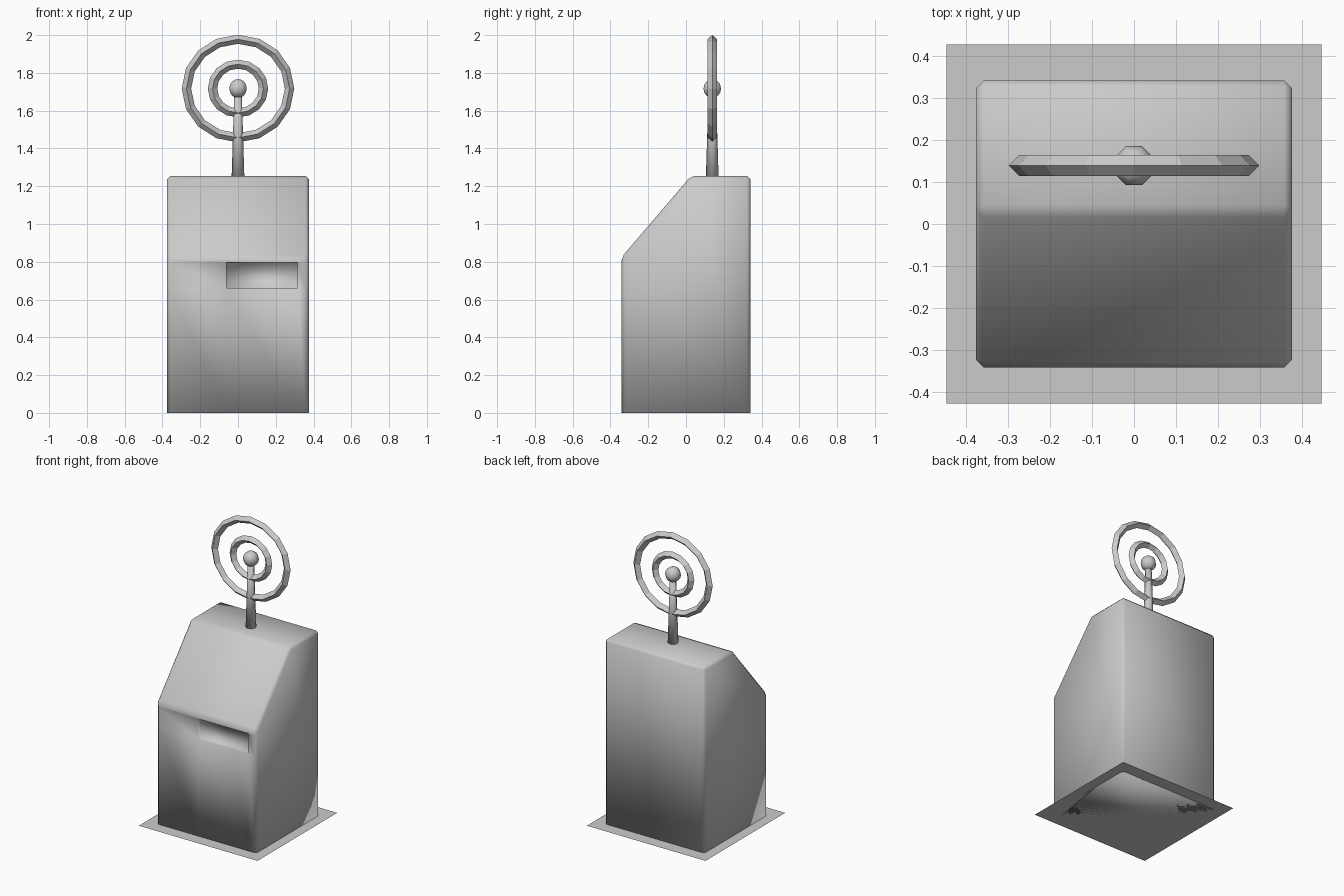
import bpy, bmesh, math
from mathutils import Matrix, Vector

cube = bpy.data.objects.get("Cube")
if cube:
    bpy.data.objects.remove(cube)

GREY = (0.6, 0.6, 0.6, 1)
grey = bpy.data.materials.new("plain grey")
grey.use_nodes = True
grey.diffuse_color = GREY
grey.node_tree.nodes["Principled BSDF"].inputs["Base Color"].default_value = GREY


def add_part(name, bm, smooth=True):
    bmesh.ops.recalc_face_normals(bm, faces=bm.faces)
    for f in bm.faces:
        f.smooth = smooth
    mesh = bpy.data.meshes.new(name)
    bm.to_mesh(mesh)
    bm.free()
    mesh.materials.append(grey)
    ob = bpy.data.objects.new(name, mesh)
    bpy.context.collection.objects.link(ob)
    return ob


# Flat ground plate
bm = bmesh.new()
bmesh.ops.create_grid(bm, x_segments=1, y_segments=1, size=1,
                      matrix=Matrix.Diagonal((0.446, 0.427, 1, 1)))
add_part("ground_plate", bm, smooth=False)

# Cabinet: side profile extruded across x, with a sloped front panel
HALF, FRONT, BACK, TOP = 0.376, -0.341, 0.341, 1.255
profile = [(FRONT, 0), (BACK, 0), (BACK, TOP), (0.027, TOP), (FRONT, 0.825)]
bm = bmesh.new()
side = bm.faces.new([bm.verts.new((-HALF, y, z)) for y, z in profile])
ext = bmesh.ops.extrude_face_region(bm, geom=[side])
bmesh.ops.translate(bm, vec=(2 * HALF, 0, 0),
                    verts=[v for v in ext["geom"] if isinstance(v, bmesh.types.BMVert)])
edges = [e for e in bm.edges if max(v.co.z for v in e.verts) > 0.01]
bmesh.ops.bevel(bm, geom=edges, offset=0.018, segments=1, affect='EDGES')

# Shallow slot recess in the front face
for axis, values in (((1, 0, 0), (-0.06, 0.315)), ((0, 0, 1), (0.66, 0.795))):
    for value in values:
        front = [f for f in bm.faces if f.normal.y < -0.99 or
                 all(abs(v.co.y - FRONT) < 1e-4 for v in f.verts)]
        geom = set(front)
        for f in front:
            geom.update(f.edges, f.verts)
        bmesh.ops.bisect_plane(bm, geom=list(geom), plane_no=axis,
                               plane_co=Vector(axis) * value)
slot = [f for f in bm.faces
        if all(abs(v.co.y - FRONT) < 1e-4 for v in f.verts)
        and -0.06 < f.calc_center_median().x < 0.315
        and 0.66 < f.calc_center_median().z < 0.795]
ext = bmesh.ops.extrude_face_region(bm, geom=slot)
bmesh.ops.delete(bm, geom=slot, context='FACES')
bmesh.ops.translate(bm, vec=(0, 0.02, 0),
                    verts=[v for v in ext["geom"] if isinstance(v, bmesh.types.BMVert)])
add_part("cabinet", bm)

# Antenna
AY, AZ = 0.139, 1.717
bm = bmesh.new()
bmesh.ops.create_cone(bm, cap_ends=True, segments=8, radius1=0.034, radius2=0.019,
                      depth=AZ - 1.24, matrix=Matrix.Translation((0, AY, (AZ + 1.24) / 2)))
add_part("antenna_stem", bm)

bm = bmesh.new()
bmesh.ops.create_uvsphere(bm, u_segments=8, v_segments=8, radius=0.05,
                          matrix=Matrix.Translation((0, AY, AZ)) @ Matrix.Rotation(math.pi / 8, 4, 'Z'))
add_part("antenna_ball", bm)


def add_ring(name, major, minor, count=16):
    """Upright ring with a diamond cross-section, slightly squashed in height."""
    bm = bmesh.new()
    loops = []
    for i in range(count):
        a = math.tau * i / count
        loop = []
        for j in range(4):
            b = math.tau * j / 4
            r = major + minor * math.cos(b)
            loop.append(bm.verts.new((r * math.cos(a), AY + minor * math.sin(b),
                                      AZ + 0.955 * r * math.sin(a))))
        loops.append(loop)
    for i in range(count):
        p, q = loops[i], loops[(i + 1) % count]
        for j in range(4):
            k = (j + 1) % 4
            bm.faces.new((p[j], q[j], q[k], p[k]))
    add_part(name, bm, smooth=False)


add_ring("outer_ring", 0.273, 0.025)
add_ring("inner_ring", 0.135, 0.025)
